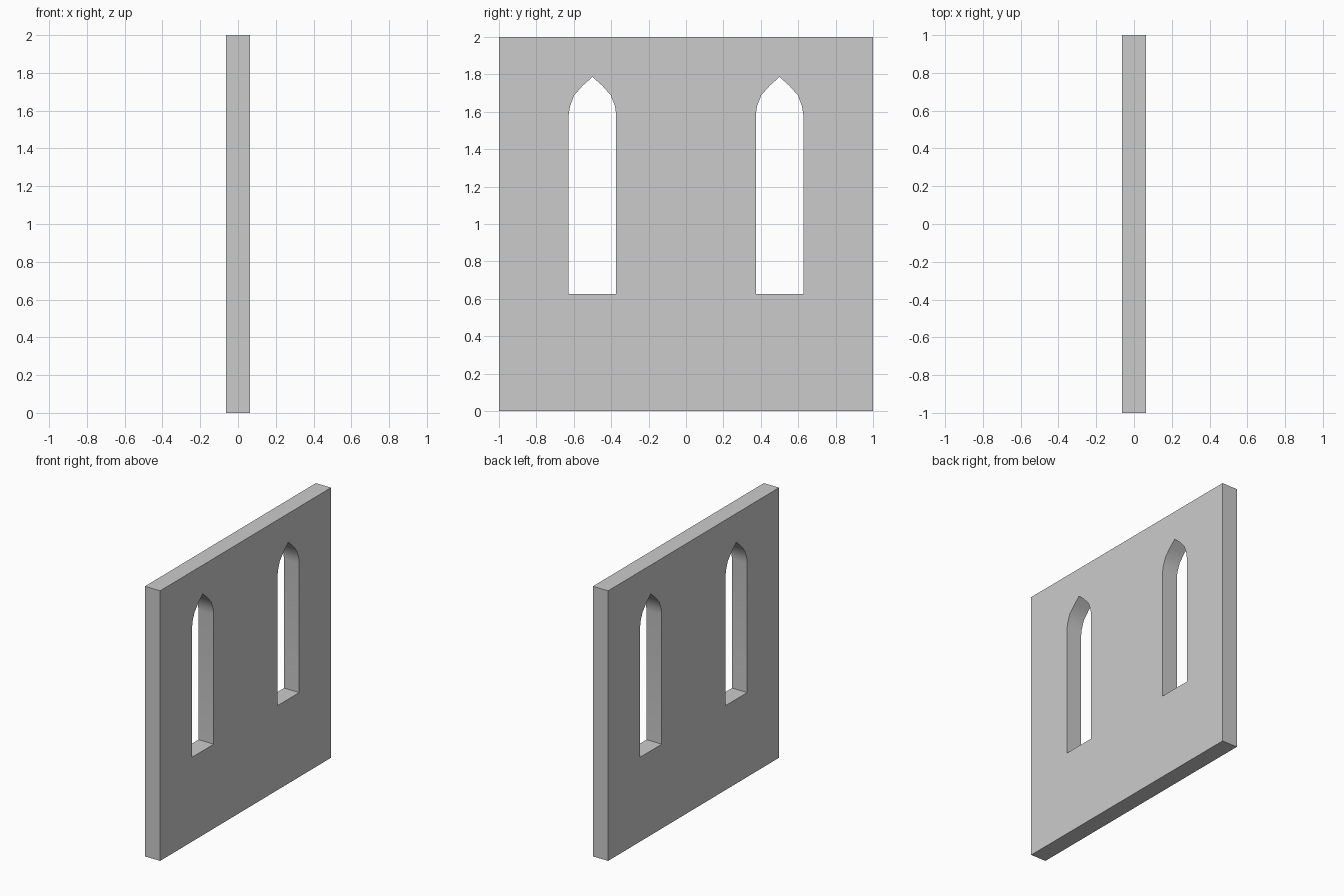
import bpy, bmesh

if "Cube" in bpy.data.objects:
    bpy.data.objects.remove(bpy.data.objects["Cube"])

THICK, SPAN, HEIGHT = 0.125, 2.0, 2.0
SILL = 0.625

# Half of the pointed window opening: (offset from window centre, z)
HALF = [(0.127, SILL), (0.127, 1.585), (0.12, 1.63), (0.098, 1.688), (0.052, 1.74)]
APEX = (0.0, 1.786)


def prism(name, outline, thick):
    """Extrude a y/z outline along x, centred on x = 0."""
    bm = bmesh.new()
    face = bm.faces.new([bm.verts.new((-thick / 2, y, z)) for y, z in outline])
    ext = bmesh.ops.extrude_face_region(bm, geom=[face])
    verts = [v for v in ext["geom"] if isinstance(v, bmesh.types.BMVert)]
    bmesh.ops.translate(bm, verts=verts, vec=(thick, 0, 0))
    bmesh.ops.recalc_face_normals(bm, faces=bm.faces)
    mesh = bpy.data.meshes.new(name)
    bm.to_mesh(mesh)
    bm.free()
    obj = bpy.data.objects.new(name, mesh)
    bpy.context.collection.objects.link(obj)
    return obj


# Wall slab
h = SPAN / 2
wall = prism("wall", [(-h, 0), (h, 0), (h, HEIGHT), (-h, HEIGHT)], THICK)
bpy.context.view_layer.objects.active = wall
wall.select_set(True)

# Two pointed-arch window openings
arch = HALF + [APEX] + [(-y, z) for y, z in reversed(HALF)]
for side in (-1, 1):
    cutter = prism("window_cutter", [(y + side * 0.5, z) for y, z in arch], THICK * 2)
    cutter.hide_render = True
    mod = wall.modifiers.new("window", 'BOOLEAN')
    mod.operation = 'DIFFERENCE'
    mod.solver = 'EXACT'
    mod.object = cutter
    bpy.ops.object.modifier_apply(modifier=mod.name)
    bpy.data.objects.remove(cutter)

# Smooth arch reveals, sharp corners
bpy.ops.object.shade_smooth_by_angle(angle=0.6)
